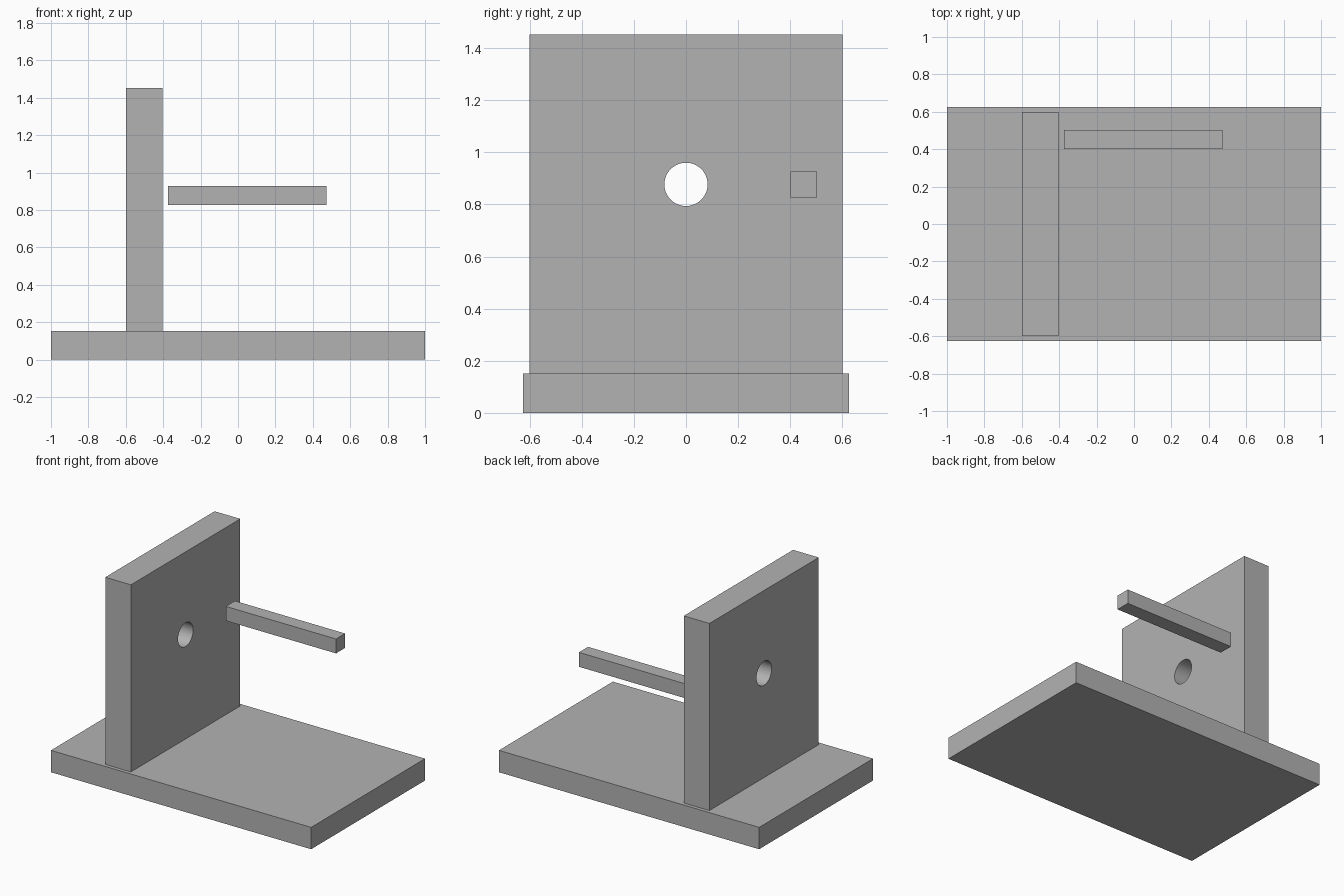
import bpy
import math

default = bpy.data.objects.get("Cube")
if default:
    bpy.data.objects.remove(default, do_unlink=True)

# Single plain grey
grey = bpy.data.materials.new("plain grey")
grey.use_nodes = True
colour = (0.45, 0.45, 0.45, 1)
grey.diffuse_color = colour
grey.node_tree.nodes["Principled BSDF"].inputs["Base Color"].default_value = colour


def block(name, low, high):
    """Box between two opposite corners."""
    centre = [(a + b) / 2 for a, b in zip(low, high)]
    bpy.ops.mesh.primitive_cube_add(size=1, location=centre)
    obj = bpy.context.object
    obj.name = name
    obj.scale = [b - a for a, b in zip(low, high)]
    bpy.ops.object.transform_apply(location=False, rotation=False, scale=True)
    obj.data.materials.append(grey)
    return obj


# Base slab, upright plate and loose square bar
block("base_plate", (-1, -0.625, 0), (1, 0.625, 0.152))
upright = block("upright_plate", (-0.6, -0.6, 0.152), (-0.403, 0.6, 1.452))
block("square_bar", (-0.375, 0.402, 0.827), (0.472, 0.502, 0.927))

# Round hole through the upright
bpy.ops.mesh.primitive_cylinder_add(vertices=64, radius=0.083, depth=0.6,
                                    location=(-0.5, 0, 0.877),
                                    rotation=(0, math.pi / 2, 0))
cutter = bpy.context.object
cutter.name = "hole_cutter"
cutter.data.materials.append(grey)
cutter.hide_render = True
cutter.display_type = 'WIRE'

cut = upright.modifiers.new("hole", 'BOOLEAN')
cut.operation = 'DIFFERENCE'
cut.solver = 'EXACT'
cut.object = cutter

# Apply the cut, then smooth the bore only
bpy.ops.object.select_all(action='DESELECT')
upright.select_set(True)
bpy.context.view_layer.objects.active = upright
bpy.ops.object.modifier_apply(modifier=cut.name)
bpy.data.objects.remove(cutter, do_unlink=True)
bpy.ops.object.shade_smooth_by_angle(angle=math.radians(30))
